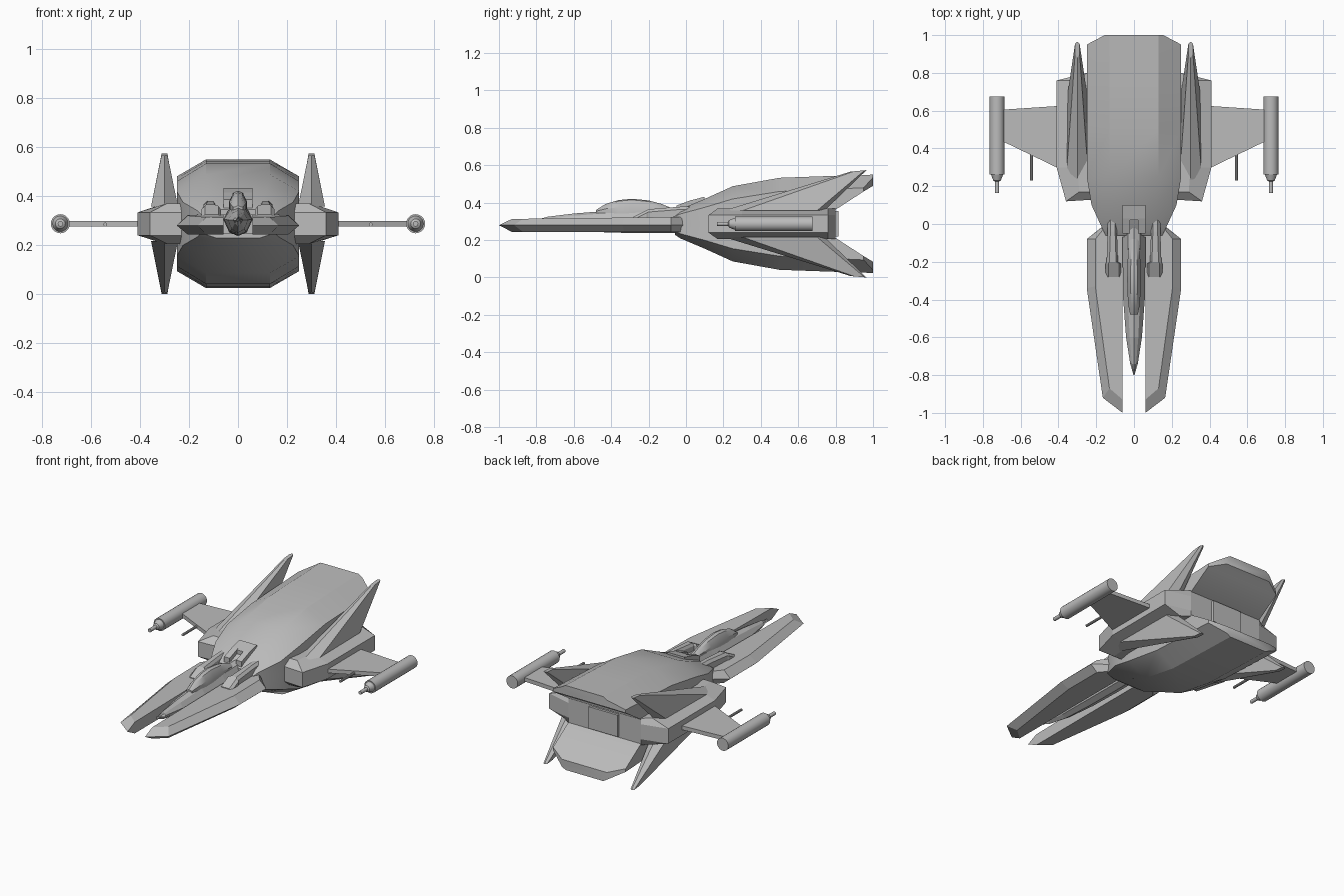
import bpy, bmesh, math
from mathutils import Vector

cube = bpy.data.objects.get("Cube")
if cube:
    bpy.data.objects.remove(cube, do_unlink=True)

grey = bpy.data.materials.new("hull_grey")
grey.use_nodes = True
grey.diffuse_color = (0.5, 0.5, 0.5, 1)
grey.node_tree.nodes["Principled BSDF"].inputs["Base Color"].default_value = (0.5, 0.5, 0.5, 1)

MID = 0.287  # height of the plane the ship is symmetric about


def loft(name, rings, smooth=False):
    """Skin a list of equal-length vertex rings and cap both ends."""
    bm = bmesh.new()
    rows = [[bm.verts.new(p) for p in ring] for ring in rings]
    n = len(rows[0])
    for a, b in zip(rows, rows[1:]):
        for i in range(n):
            j = (i + 1) % n
            bm.faces.new((a[i], a[j], b[j], b[i]))
    bm.faces.new(rows[0])
    bm.faces.new(rows[-1])
    bmesh.ops.remove_doubles(bm, verts=bm.verts, dist=0.0005)
    bmesh.ops.recalc_face_normals(bm, faces=bm.faces)
    me = bpy.data.meshes.new(name)
    bm.to_mesh(me)
    bm.free()
    me.materials.append(grey)
    ob = bpy.data.objects.new(name, me)
    bpy.context.collection.objects.link(ob)
    if smooth:
        bpy.ops.object.select_all(action="DESELECT")
        ob.select_set(True)
        bpy.context.view_layer.objects.active = ob
        bpy.ops.object.shade_smooth_by_angle(angle=math.radians(28))
    return ob


def stack(name, layers):
    """Loft flat outlines, each given as (z, [(x, y), ...])."""
    return loft(name, [[(x, y, z) for x, y in pts] for z, pts in layers])


def spindle(name, x, z, profile, sides=16):
    """Turned shape along y from (y, radius) pairs."""
    turn = [2 * math.pi * i / sides for i in range(sides)]
    return loft(name, [[(x + r * math.cos(t), y, z + r * math.sin(t)) for t in turn]
                       for y, r in profile], True)


def box(name, x0, x1, y0, y1, z0, z1):
    return stack(name, [(z, [(x0, y0), (x1, y0), (x1, y1), (x0, y1)]) for z in (z0, z1)])


# Upper and lower hull shells: y, half width, crown half width, base, shoulder, crown
shell = [(-0.06, 0.15, 0.09, MID, 0.325, 0.345), (-0.03, 0.165, 0.10, MID, 0.34, 0.365),
         (0.1, 0.225, 0.115, MID, 0.375, 0.42), (0.25, 0.25, 0.13, MID, 0.42, 0.488),
         (0.5, 0.25, 0.13, MID, 0.46, 0.533), (0.78, 0.25, 0.13, 0.35, 0.472, 0.543),
         (0.95, 0.25, 0.13, 0.46, 0.48, 0.548), (1.0, 0.155, 0.13, 0.49, 0.535, 0.55)]
for name, up in (("upper_hull", 1), ("lower_hull", -1)):
    rings = []
    for y, w, c, zb, zs, zt in shell:
        pts = [(-w, zb), (-w, zs), (-c, zt), (c, zt), (w, zs), (w, zb)]
        rings.append([(x, y, MID + up * (z - MID)) for x, z in pts])
    loft(name, rings, True)

# Mid deck with flared side nacelles
half = [(0.2, 0.13), (0.36, 0.12), (0.41, 0.3), (0.41, 0.76), (0.25, 0.8)]
inner = [(0.2, 0.17), (0.29, 0.17), (0.3, 0.3), (0.3, 0.76), (0.25, 0.8)]
full = [half + [(-x, y) for x, y in reversed(half)],
        inner + [(-x, y) for x, y in reversed(inner)]]
stack("mid_deck", [(0.205, full[1]), (0.24, full[0]), (0.333, full[0]), (0.37, full[1])])
box("rear_panel", -0.1, 0.1, 0.78, 0.815, 0.22, 0.355)

for s, side in ((1, "left"), (-1, "right")):
    # Forward prong
    rim = [(0.06, -1.0), (0.165, -0.92), (0.25, -0.34), (0.25, -0.08), (0.15, 0.0), (0.06, 0.0)]
    top = [(0.06, -0.93), (0.13, -0.87), (0.205, -0.33), (0.205, -0.08), (0.14, 0.0), (0.06, 0.0)]
    rim = [(s * x, y) for x, y in rim]
    top = [(s * x, y) for x, y in top]
    prong = stack(side + "_prong", [(0.243, top), (0.28, rim), (0.313, top)])
    # The deck of the prong climbs gently to the rear
    for v in prong.data.vertices:
        if v.co.z > 0.3:
            v.co.z += 0.012 * (v.co.y + 0.93)

    # Swept fins above and below the nacelle
    for up, level in ((1, "upper"), (-1, "lower")):
        base = [(0.3, 0.2), (0.355, 0.3), (0.35, 0.7), (0.3, 0.74), (0.25, 0.7), (0.245, 0.3)]
        tip = [(0.3, 0.88), (0.312, 0.9), (0.312, 0.955), (0.3, 0.965), (0.288, 0.955), (0.288, 0.9)]
        rings = [[(s * x, y, MID + up * 0.07) for x, y in base],
                 [(s * x, y, MID + up * (0.2 + 0.09 * y)) for x, y in tip]]
        loft(side + "_" + level + "_fin", rings)

    # Wing, wingtip pod and gun
    plan = [(0.4, 0.295), (0.7, 0.44), (0.7, 0.605), (0.4, 0.625)]
    stack(side + "_wing", [(z, [(s * x, y) for x, y in plan]) for z in (0.275, 0.299)])
    spindle(side + "_wing_pod", s * 0.725, MID,
            [(0.165, 0.011), (0.225, 0.011), (0.23, 0.02), (0.262, 0.032),
             (0.262, 0.039), (0.675, 0.039)], 20)
    spindle(side + "_wing_gun", s * 0.542, 0.284, [(0.23, 0.008), (0.4, 0.008)], 10)

    # Shoulder arm beside the cockpit: y, inner x, outer x, top
    arm = [(-0.28, 0.07, 0.15, 0.325), (-0.21, 0.07, 0.15, 0.36), (-0.2, 0.085, 0.145, 0.365),
           (-0.04, 0.09, 0.14, 0.378), (0.02, 0.09, 0.14, 0.38)]
    loft(side + "_shoulder_arm",
         [[(s * a, y, 0.28), (s * b, y, 0.28), (s * b, y, z - 0.015), (s * (b - 0.015), y, z),
           (s * (a + 0.01), y, z), (s * a, y, z - 0.015)] for y, a, b, z in arm])

    # Leg of the raised dorsal bracket
    loft(side + "_bracket_leg",
         [[(s * x, y, z + d) for x, d in ((0.022, -0.04), (0.06, -0.04), (0.06, 0), (0.022, 0))]
          for y, z in ((-0.05, 0.385), (0.03, 0.415))])

# Dorsal bracket plate
loft("dorsal_bracket",
     [[(x, y, z + d) for x, d in ((-0.06, -0.05), (0.06, -0.05), (0.06, 0), (-0.06, 0))]
      for y, z in ((0.02, 0.411), (0.1, 0.432))])

# Slim central fuselage: y, half width, bottom, side height, top
body = [(-0.8, 0.003, 0.30, 0.303, 0.308), (-0.74, 0.02, 0.275, 0.303, 0.325),
        (-0.6, 0.042, 0.25, 0.303, 0.342), (-0.4, 0.057, 0.24, 0.305, 0.358),
        (-0.2, 0.06, 0.237, 0.305, 0.367), (0.0, 0.06, 0.237, 0.305, 0.372)]
loft("fuselage",
     [[(-w, y, m), (-w * 0.55, y, t - 0.012), (0, y, t), (w * 0.55, y, t - 0.012),
       (w, y, m), (w * 0.6, y, b + 0.015), (0, y, b), (-w * 0.6, y, b + 0.015)]
      for y, w, b, m, t in body])

# Cockpit canopy: y, half width, top
canopy = [(-0.48, 0.02, 0.362), (-0.43, 0.03, 0.393), (-0.36, 0.035, 0.414), (-0.29, 0.036, 0.421),
          (-0.2, 0.034, 0.412), (-0.13, 0.03, 0.393), (-0.08, 0.024, 0.372)]
loft("canopy",
     [[(-w, y, 0.33), (-w, y, 0.35 + (t - 0.35) * 0.4), (-w * 0.5, y, t - 0.006), (0, y, t),
       (w * 0.5, y, t - 0.006), (w, y, 0.35 + (t - 0.35) * 0.4), (w, y, 0.33)]
      for y, w, t in canopy], True)

# Neck joining fuselage and prongs to the hull
box("neck", -0.15, 0.15, -0.07, 0.1, 0.245, 0.325)
